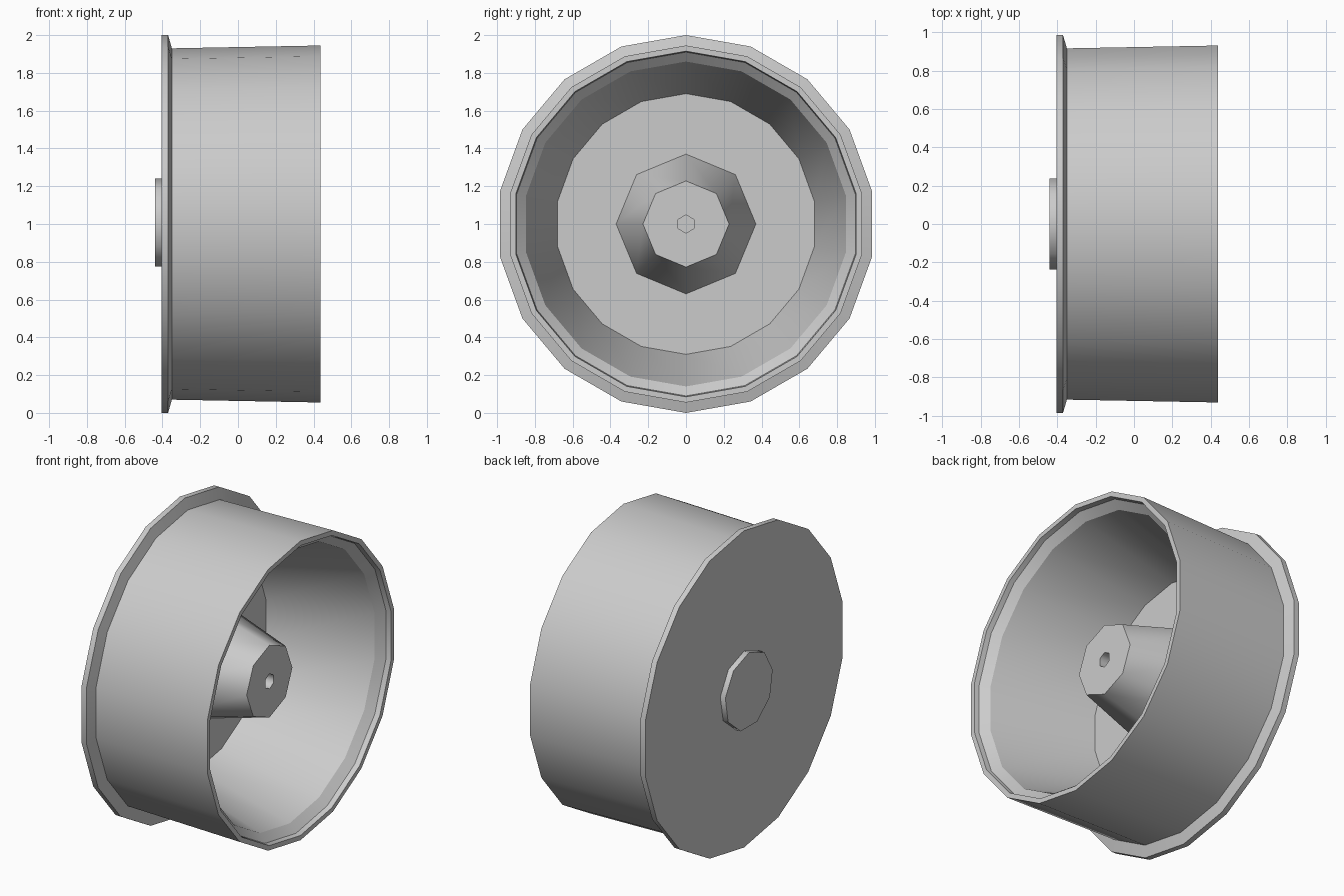
import bpy
import bmesh
from math import sin, cos, tau

cube = bpy.data.objects.get("Cube")
if cube:
    bpy.data.objects.remove(cube, do_unlink=True)

# Single grey finish
grey = bpy.data.materials.new("wheel grey")
grey.use_nodes = True
grey.diffuse_color = (0.6, 0.6, 0.6, 1)
grey.node_tree.nodes["Principled BSDF"].inputs["Base Color"].default_value = (0.6, 0.6, 0.6, 1)


def ring(bm, x, radius, sides):
    """Vertices of a polygon around the axle, one corner pointing up."""
    if radius == 0:
        return [bm.verts.new((x, 0, 1))] * sides
    return [bm.verts.new((x, radius * sin(tau * i / sides), 1 + radius * cos(tau * i / sides)))
            for i in range(sides)]


def lathe(name, profile, sides):
    """Turn an (x, radius) profile about the axle; side walls smooth, rims sharp.
    A sides list gives a count per profile point; a change of count bridges two loops."""
    bm = bmesh.new()
    counts = sides if isinstance(sides, list) else [sides] * len(profile)
    rings = [ring(bm, x, r, n) for (x, r), n in zip(profile, counts)]
    rim_edges = []
    for a, b in zip(rings, rings[1:]):
        if len(a) != len(b):
            edges = [bm.edges.get((r[i - 1], r[i])) or bm.edges.new((r[i - 1], r[i]))
                     for r in (a, b) for i in range(len(r))]
            bmesh.ops.triangle_fill(bm, edges=edges, use_beauty=True)
            continue
        n = len(a)
        for i in range(n):
            j = (i + 1) % n
            bm.faces.new(list(dict.fromkeys((a[i], a[j], b[j], b[i]))))
    for r in rings:
        rim_edges += [bm.edges.get((r[i - 1], r[i])) for i in range(len(r)) if r[i - 1] != r[i]]
    bmesh.ops.recalc_face_normals(bm, faces=bm.faces)
    for face in bm.faces:
        face.smooth = True
    for edge in rim_edges:
        edge.smooth = False
    mesh = bpy.data.meshes.new(name)
    bm.to_mesh(mesh)
    bm.free()
    mesh.materials.append(grey)
    obj = bpy.data.objects.new(name, mesh)
    bpy.context.collection.objects.link(obj)
    return obj


# Dished rim: back face, flange, tapered tread, inner bead, inner wall, plate
lathe("wheel_rim", [
    (-0.405, 0), (-0.405, 1.0), (-0.37, 1.0), (-0.35, 0.93),
    (0.437, 0.945), (0.437, 0.915), (0.405, 0.91),
    (0.36, 0.86), (-0.28, 0.69), (-0.28, 0)], 18)

# Tapered hub with a small hexagonal socket in its end
lathe("hub", [(-0.28, 0.37), (0.22, 0.228), (0.22, 0.048), (0.14, 0.048), (0.14, 0)],
      [8, 8, 6, 6, 6])

# Raised cap on the back face
lathe("back_cap", [(-0.405, 0.24), (-0.44, 0.24), (-0.44, 0)], 9)
